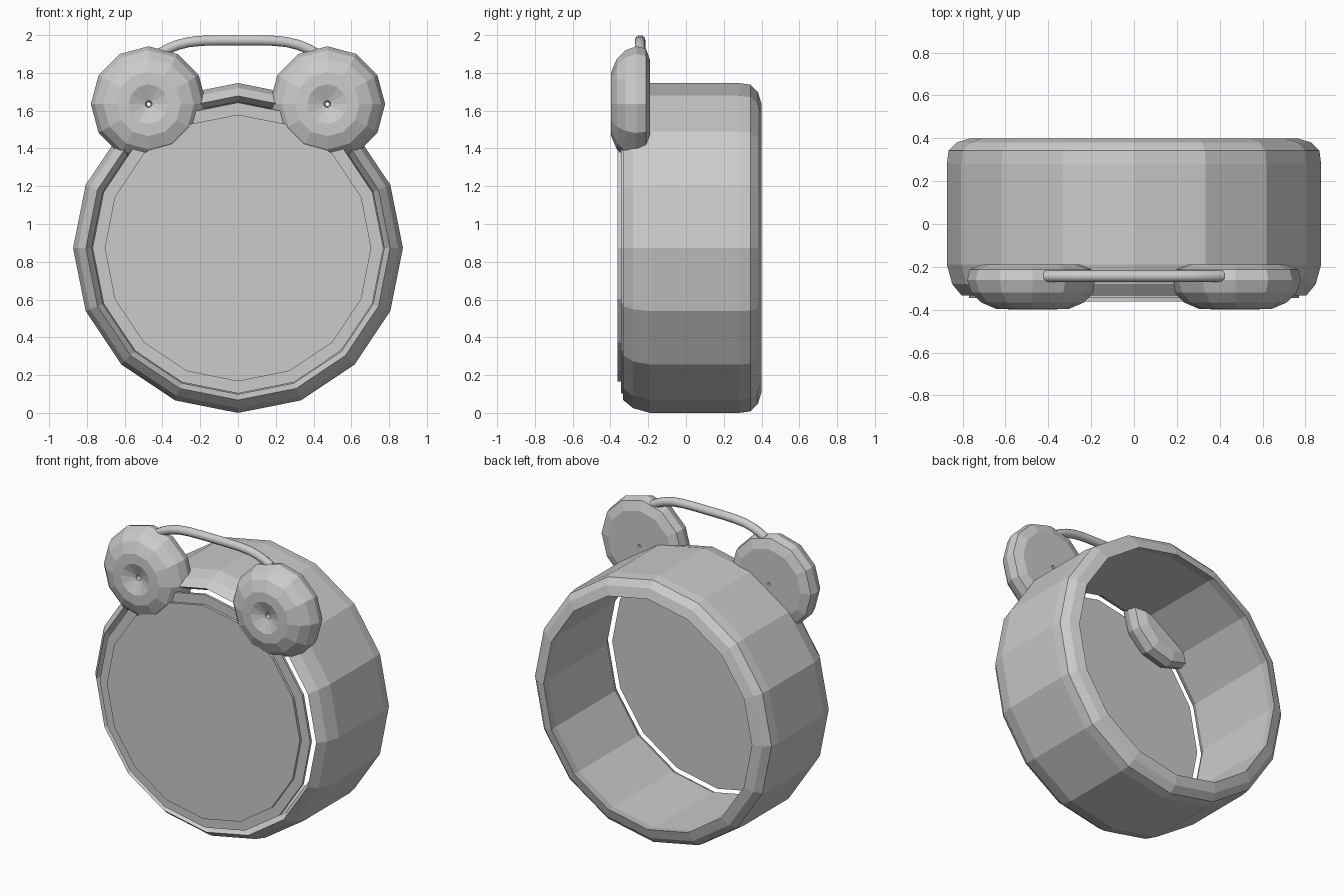
import bpy, bmesh, math

if "Cube" in bpy.data.objects:
    bpy.data.objects.remove(bpy.data.objects["Cube"])

metal = bpy.data.materials.new("light grey")
metal.diffuse_color = (0.6, 0.6, 0.6, 1)
metal.use_nodes = True
metal.node_tree.nodes["Principled BSDF"].inputs["Base Color"].default_value = metal.diffuse_color


def lathe(name, profile, sides, cx, cz, closed):
    """Turn (radius, y) points around an axis along y; ends are capped if not closed."""
    bm = bmesh.new()
    rings = []
    for r, y in profile:
        rings.append([bm.verts.new((cx + r * math.sin(2 * math.pi * i / sides), y,
                                    cz + r * math.cos(2 * math.pi * i / sides)))
                      for i in range(sides)])
    pairs = list(zip(rings, rings[1:]))
    if closed:
        pairs.append((rings[-1], rings[0]))
    for a, b in pairs:
        for i in range(sides):
            j = (i + 1) % sides
            bm.faces.new((a[i], a[j], b[j], b[i]))
    if not closed:
        bm.faces.new(rings[0])
        bm.faces.new(rings[-1])
    bmesh.ops.recalc_face_normals(bm, faces=bm.faces)
    mesh = bpy.data.meshes.new(name)
    bm.to_mesh(mesh)
    bm.free()
    mesh.materials.append(metal)
    obj = bpy.data.objects.new(name, mesh)
    bpy.context.collection.objects.link(obj)
    return obj


CZ = 0.873  # height of the clock centre

# Hollow thick-walled case, open at the back
case = [(0.805, -0.333), (0.848, -0.28), (0.873, -0.19), (0.873, 0.28), (0.865, 0.342),
        (0.825, 0.381), (0.762, 0.40), (0.772, 0.34), (0.774, -0.28)]
lathe("clock_case", case, 16, 0, CZ, True)

# Stepped dial set into the front lip
lathe("dial", [(0.770, -0.328), (0.770, -0.345), (0.706, -0.345), (0.706, -0.362)],
      16, 0, CZ, False)

# Two dimpled bells with a small hole through the middle
bell = [(0.010, -0.19), (0.232, -0.19), (0.293, -0.212), (0.306, -0.262), (0.285, -0.32),
        (0.24, -0.366), (0.17, -0.396), (0.105, -0.398), (0.018, -0.365)]
for side, label in ((-1, "left"), (1, "right")):
    lathe(label + "_bell", bell, 12, side * 0.473, 1.635, True)

# Carrying handle: a bent tube between the bells
half = [(0.41, 1.905), (0.37, 1.928), (0.32, 1.948), (0.26, 1.963), (0.19, 1.970), (0.10, 1.972)]
path = [(-x, z) for x, z in half] + [(x, z) for x, z in reversed(half)]
curve = bpy.data.curves.new("handle", 'CURVE')
curve.dimensions = '3D'
curve.bevel_depth = 0.028
curve.bevel_resolution = 3
curve.use_fill_caps = True
spline = curve.splines.new('POLY')
spline.points.add(len(path) - 1)
for p, (x, z) in zip(spline.points, path):
    p.co = (x, -0.243, z, 1)
spline.use_smooth = True
curve.materials.append(metal)
handle = bpy.data.objects.new("handle", curve)
bpy.context.collection.objects.link(handle)
